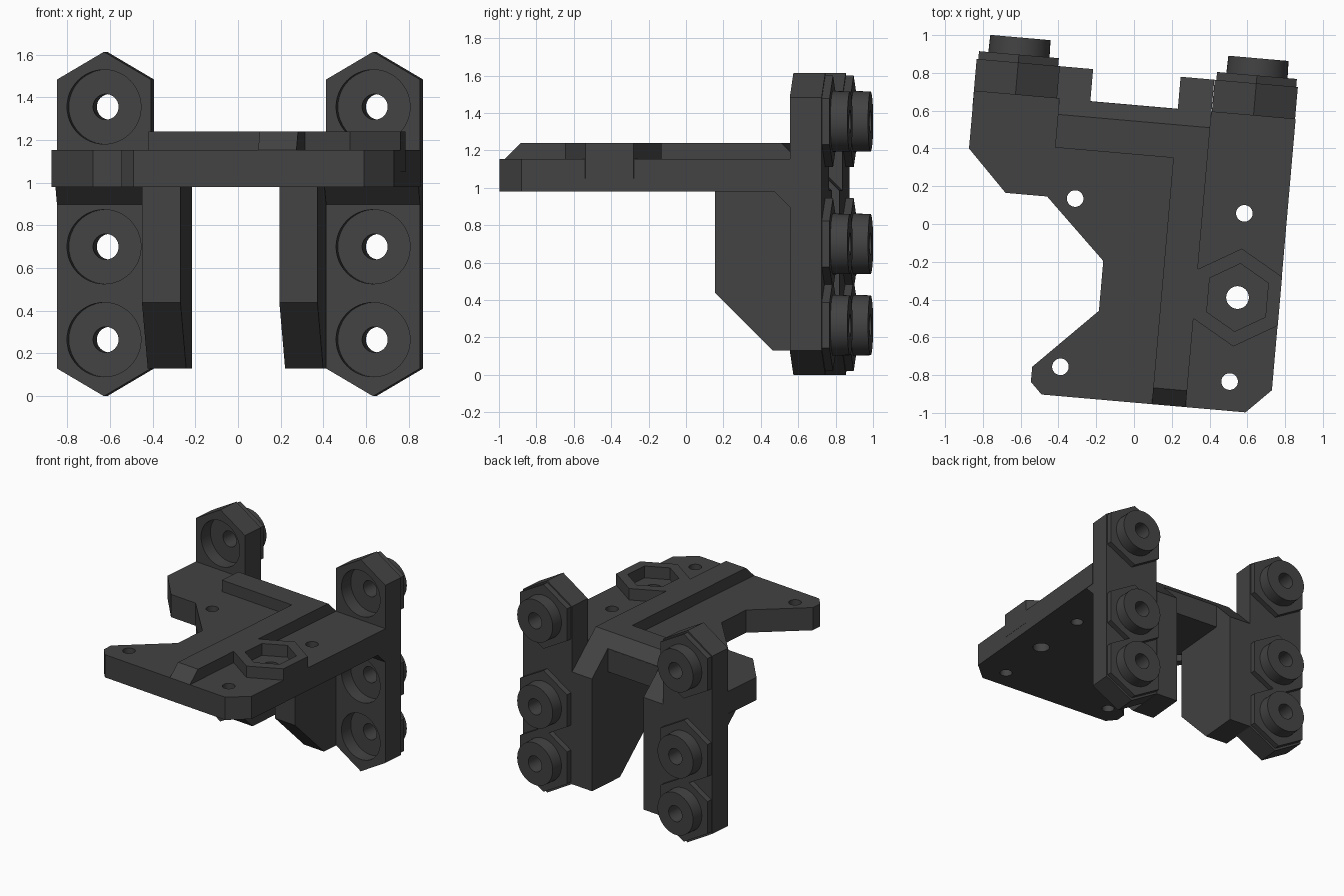
import bpy, bmesh, math
from mathutils import Vector, Matrix

if "Cube" in bpy.data.objects:
    bpy.data.objects.remove(bpy.data.objects["Cube"])

TURN = Matrix.Rotation(math.radians(-5), 4, 'Z')   # whole bracket is turned slightly
dark = bpy.data.materials.new("dark_grey")
dark.diffuse_color = (0.055, 0.055, 0.055, 1)
dark.use_nodes = True
dark.node_tree.nodes["Principled BSDF"].inputs["Base Color"].default_value = dark.diffuse_color


def prism(name, pts, axis, a, b):
    """Extrude a 2D outline along an axis from a to b."""
    place = {'x': lambda p, d: (d, p[0], p[1]),
             'y': lambda p, d: (p[0], d, p[1]),
             'z': lambda p, d: (p[0], p[1], d)}[axis]
    bm = bmesh.new()
    lo = [bm.verts.new(place(p, a)) for p in pts]
    hi = [bm.verts.new(place(p, b)) for p in pts]
    n = len(pts)
    bm.faces.new(lo)
    bm.faces.new(hi)
    for i in range(n):
        j = (i + 1) % n
        bm.faces.new((lo[i], lo[j], hi[j], hi[i]))
    bmesh.ops.recalc_face_normals(bm, faces=bm.faces)
    me = bpy.data.meshes.new(name)
    bm.to_mesh(me)
    bm.free()
    ob = bpy.data.objects.new(name, me)
    bpy.context.collection.objects.link(ob)
    me.materials.append(dark)
    return ob


def ring(cx, cy, r, n=48):
    """Regular polygon; with n = 6 a corner points up the second axis."""
    return [(cx + r * math.sin(2 * math.pi * i / n),
             cy + r * math.cos(2 * math.pi * i / n)) for i in range(n)]


def combine(ob, others, op):
    """Apply a boolean with each of the others, then remove them."""
    for o in others:
        m = ob.modifiers.new("bool", 'BOOLEAN')
        m.operation, m.solver, m.object = op, 'EXACT', o
        bpy.context.view_layer.objects.active = ob
        bpy.ops.object.modifier_apply(modifier=m.name)
        bpy.data.objects.remove(o)
    return ob


# Flat plate with notched left side
plate = prism("top_plate", [
    (0.804, -0.813), (0.675, -0.942), (-0.409, -0.942), (-0.471, -0.88),
    (-0.471, -0.80), (-0.145, -0.474), (-0.145, -0.209), (-0.471, 0.105),
    (-0.692, 0.105), (-0.905, 0.322), (-0.905, 0.628), (0.804, 0.628)],
    'z', 0.98, 1.153)

# Raised ribs and hexagonal nut boss
cross_rib = prism("cross_rib", [(0.367, 1.05), (0.367, 1.24), (0.543, 1.24),
                                (0.627, 1.156), (0.627, 1.05)], 'x', -0.452, 0.357)
long_rib = prism("long_rib", [(-0.942, 1.05), (-0.942, 1.153), (-0.855, 1.24),
                              (0.5, 1.24), (0.5, 1.05)], 'x', 0.177, 0.357)
boss = prism("nut_boss", ring(0.58, -0.34, 0.26, 6), 'z', 1.05, 1.24)
combine(plate, [cross_rib, long_rib, boss], 'UNION')

# Nut pocket, bolt hole and four small screw holes
cuts = [prism("nut_pocket", ring(0.58, -0.34, 0.18, 6), 'z', 1.15, 1.4),
        prism("bolt_hole", ring(0.58, -0.34, 0.06), 'z', 0.8, 1.4)]
for u in (-0.322, 0.577):
    for v in (-0.787, 0.107):
        cuts.append(prism("screw_hole", ring(u, v, 0.044, 32), 'z', 0.8, 1.4))
combine(plate, cuts, 'DIFFERENCE')

# Upright columns with pads, pins, counterbores and through holes
HEIGHTS = (1.355, 0.70, 0.265)
for side, u in (("left", -0.685), ("right", 0.58)):
    w = 0.221
    col = prism(side + "_column", [
        (u - w, 0.13), (u, 0.0), (u + w, 0.13), (u + w, 1.483),
        (u, 1.613), (u - w, 1.483)], 'y', 0.627, 0.798)
    adds, cuts = [], []
    for z in HEIGHTS:
        adds.append(prism("pad", ring(u, z, 0.245, 6), 'y', 0.75, 0.84))
        pin = prism("pin", ring(u, z, 0.165), 'y', 0.76, 0.931)
        for vert in pin.data.vertices:          # slight lead-in at pin tip
            if vert.co.y > 0.9:
                vert.co.x = u + (vert.co.x - u) * 0.97
                vert.co.z = z + (vert.co.z - z) * 0.97
        adds.append(pin)
        cuts.append(prism("counterbore", ring(u, z, 0.174), 'y', 0.5, 0.727))
        cuts.append(prism("through_hole", ring(u, z, 0.06), 'y', 0.5, 1.1))
    combine(col, adds, 'UNION')
    combine(col, cuts, 'DIFFERENCE')
    # Small wedge under the plate, in front of the column
    prism(side + "_wedge", [(0.54, 0.985), (0.63, 0.985), (0.63, 0.895)],
          'x', u - w, u + w)

# Inner piers with sloped foot and sloped back top
for side, a, b in (("left", -0.455, -0.287), ("right", 0.178, 0.357)):
    if side == "left":
        a = -0.468
    prism(side + "_pier", [
        (0.187, 1.0), (0.187, 0.44), (0.497, 0.13), (0.798, 0.13),
        (0.798, 0.985), (0.627, 1.156), (0.58, 1.156), (0.58, 1.0)], 'x', a, b)

# Turn the whole assembly and smooth round surfaces
bpy.context.view_layer.update()
for ob in list(bpy.context.collection.objects):
    ob.data.transform(TURN)
    bpy.ops.object.select_all(action='DESELECT')
    ob.select_set(True)
    bpy.context.view_layer.objects.active = ob
    bpy.ops.object.shade_smooth_by_angle(angle=math.radians(25))
